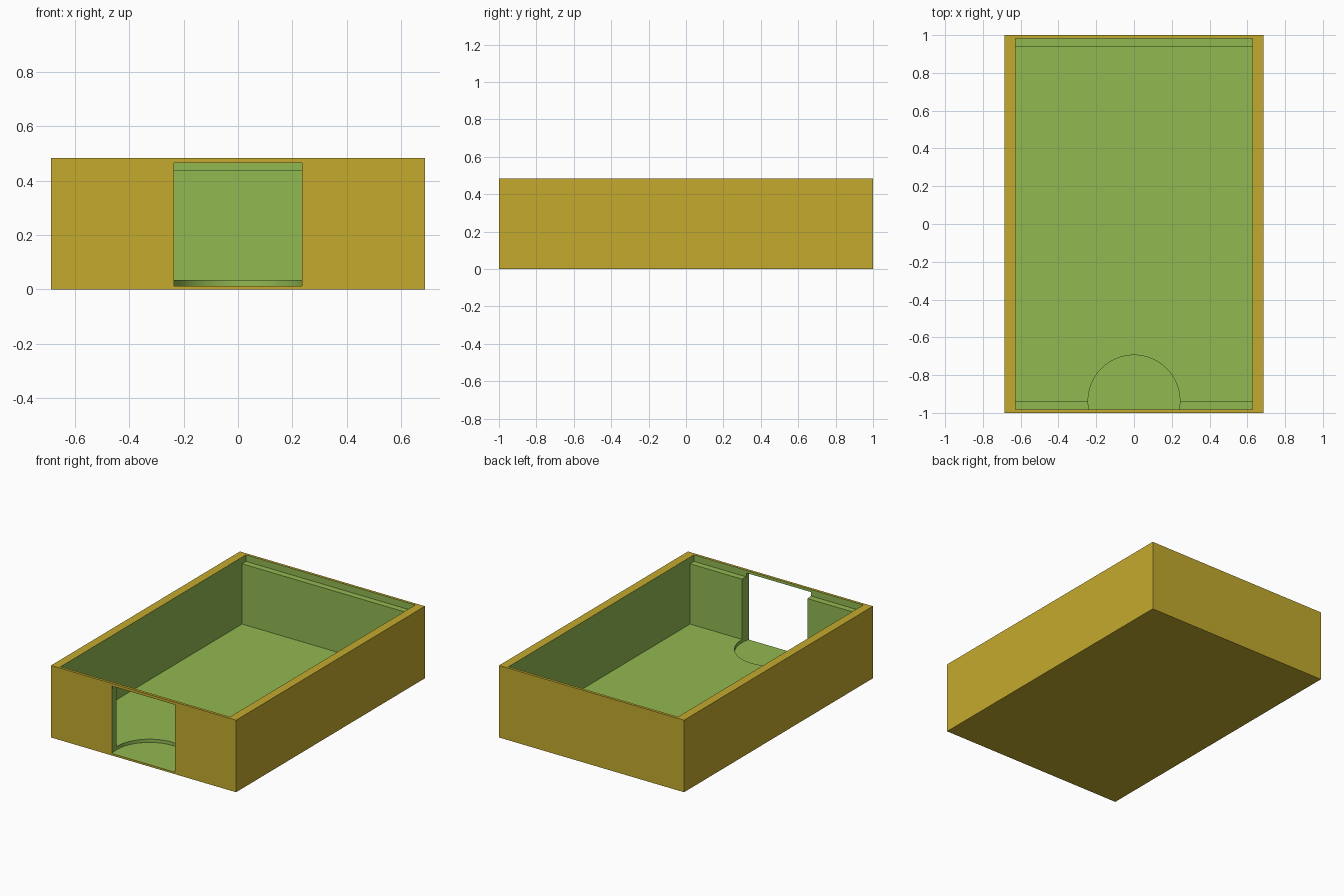
import bpy
import bmesh
import math

if "Cube" in bpy.data.objects:
    bpy.data.objects.remove(bpy.data.objects["Cube"])


def srgb(r, g, b):
    return tuple((c / 255 / 12.92) if c < 10 else ((c / 255 + 0.055) / 1.055) ** 2.4
                 for c in (r, g, b)) + (1.0,)


def material(name, rgb):
    m = bpy.data.materials.new(name)
    m.diffuse_color = srgb(*rgb)
    m.use_nodes = True
    m.node_tree.nodes["Principled BSDF"].inputs["Base Color"].default_value = m.diffuse_color
    return m


gold = material("gold", (196, 170, 46))
green = material("green", (145, 184, 81))


def prism(name, profile, axis, lo, hi, mat):
    """Extrude a 2D profile along x (profile in y, z) or z (profile in x, y)."""
    place = (lambda a, b, t: (t, a, b)) if axis == "x" else (lambda a, b, t: (a, b, t))
    bm = bmesh.new()
    low = [bm.verts.new(place(a, b, lo)) for a, b in profile]
    high = [bm.verts.new(place(a, b, hi)) for a, b in profile]
    bm.faces.new(low)
    bm.faces.new(high)
    n = len(profile)
    for i in range(n):
        j = (i + 1) % n
        bm.faces.new((low[i], low[j], high[j], high[i]))
    bmesh.ops.recalc_face_normals(bm, faces=bm.faces)
    mesh = bpy.data.meshes.new(name)
    bm.to_mesh(mesh)
    bm.free()
    mesh.materials.append(mat)
    ob = bpy.data.objects.new(name, mesh)
    bpy.context.collection.objects.link(ob)
    return ob


def cut(target, cutter):
    mod = target.modifiers.new("cut", "BOOLEAN")
    mod.operation = "DIFFERENCE"
    mod.solver = "EXACT"
    mod.material_mode = "TRANSFER"
    mod.object = cutter
    bpy.context.view_layer.objects.active = target
    bpy.ops.object.modifier_apply(modifier=mod.name)
    bpy.data.objects.remove(cutter)


W, H = 0.686, 0.483            # half width, height
FLOOR, LEDGE = 0.035, 0.439    # heights of the tray floor and the lid ledges

# Outer block
tray = prism("tray", [(-W, -1), (W, -1), (W, 1), (-W, 1)], "z", 0, H, gold)

# Cavity with a wider lid slot at the front and back
half = [(0.94, FLOOR), (0.94, LEDGE), (0.982, LEDGE), (0.982, H + 0.1)]
cavity = half + [(-y, z) for y, z in reversed(half)]
cut(tray, prism("cavity_cutter", cavity, "x", -0.628, 0.628, green))

# Round thumb notch through the front wall and into the floor
N, R = 96, 0.243
circle = [(R * math.cos(2 * math.pi * i / N), -0.937 + R * math.sin(2 * math.pi * i / N))
          for i in range(N)]
cut(tray, prism("notch_cutter", circle, "z", 0.013, 0.465, green))

# Smooth the round notch, keep all corners sharp
bpy.ops.object.select_all(action="DESELECT")
tray.select_set(True)
bpy.context.view_layer.objects.active = tray
bpy.ops.object.shade_smooth_by_angle(angle=math.radians(30))
